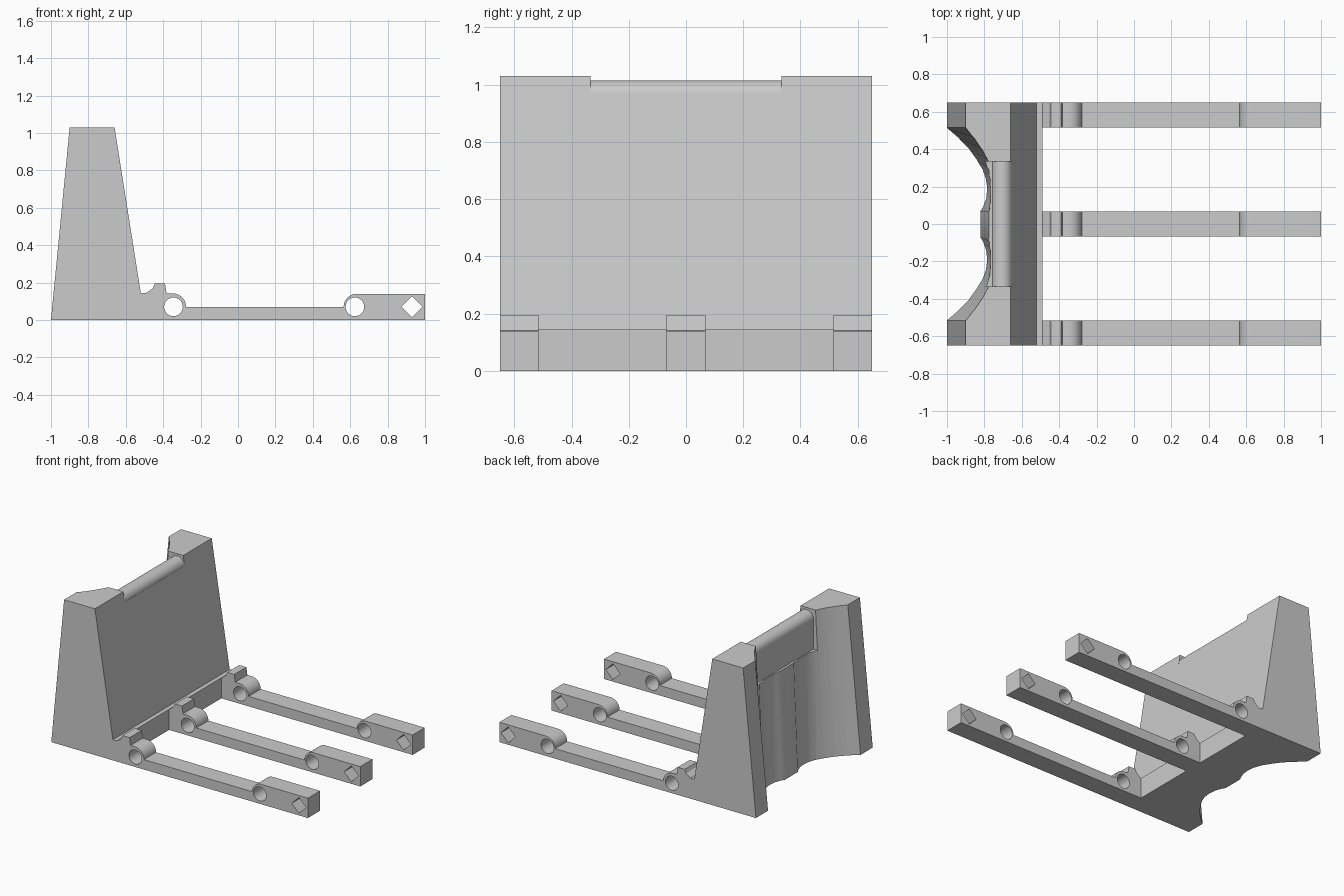
import bpy, bmesh
from math import sin, cos, pi, radians
from mathutils import Vector

cube = bpy.data.objects.get("Cube")
if cube:
    bpy.data.objects.remove(cube)

HEIGHT = 1.03
HALF_WIDTH = 0.65
BAR_HALF = 0.0675


def arc(cx, cz, r, start, end, steps=12):
    """Points on an arc, angles in degrees."""
    angles = [radians(start + (end - start) * i / steps) for i in range(steps + 1)]
    return [(cx + r * cos(a), cz + r * sin(a)) for a in angles]


def mesh_object(name, bm):
    bmesh.ops.recalc_face_normals(bm, faces=bm.faces[:])
    mesh = bpy.data.meshes.new(name)
    bm.to_mesh(mesh)
    bm.free()
    obj = bpy.data.objects.new(name, mesh)
    bpy.context.collection.objects.link(obj)
    return obj


def loft(name, ring_a, ring_b):
    """Closed solid between two matching rings of points."""
    bm = bmesh.new()
    a = [bm.verts.new(p) for p in ring_a]
    b = [bm.verts.new(p) for p in ring_b]
    bm.faces.new(a)
    bm.faces.new(b)
    for i in range(len(a)):
        j = (i + 1) % len(a)
        bm.faces.new((a[i], a[j], b[j], b[i]))
    return mesh_object(name, bm)


def prism(name, profile, half):
    """Side profile (x, z) extruded along y."""
    return loft(name, [(x, -half, z) for x, z in profile],
                [(x, half, z) for x, z in profile])


def smooth(obj, angle=30):
    bpy.ops.object.select_all(action='DESELECT')
    obj.select_set(True)
    bpy.context.view_layer.objects.active = obj
    bpy.ops.object.shade_smooth_by_angle(angle=radians(angle))


def subtract(obj, cutter):
    cutter.hide_render = True
    mod = obj.modifiers.new("cut", 'BOOLEAN')
    mod.operation = 'DIFFERENCE'
    mod.solver = 'EXACT'
    mod.object = cutter
    bpy.context.view_layer.objects.active = obj
    bpy.ops.object.modifier_apply(modifier=mod.name)
    bpy.data.objects.remove(cutter)


# Tapered upright wall with a low ledge at its foot
wall = prism("back_wall", [(-1, 0), (-0.9, HEIGHT), (-0.66, HEIGHT),
                           (-0.52, 0.145), (-0.49, 0.145), (-0.49, 0)], HALF_WIDTH)

# Hollow in the wall: two lobes at the foot blending to a flat panel on top
# Each row: y, x at the foot, x at the top
half_rows = [(0.515, -1.0, -0.9), (0.46, -0.937, -0.855), (0.4, -0.88, -0.813),
             (0.34, -0.838, -0.78), (0.29, -0.808, -0.765), (0.24, -0.791, -0.76),
             (0.19, -0.785, -0.76), (0.14, -0.79, -0.76), (0.1, -0.804, -0.76),
             (0.07, -0.82, -0.76)]
rows = half_rows + [(-y, lo, hi) for y, lo, hi in reversed(half_rows)]


def hollow_ring(z):
    t = z / HEIGHT
    ring = [(lo + (hi - lo) * t, y, z) for y, lo, hi in rows]
    return [(-1.3, 0.515, z)] + ring + [(-1.3, -0.515, z)]


subtract(wall, loft("hollow_cutter", hollow_ring(-0.1), hollow_ring(HEIGHT + 0.1)))

# Rounded lip along the middle of the top edge
lip = arc(-0.705, 0.96, 0.055, 180, 0, 16)
subtract(wall, prism("lip_cutter", [(-1.1, 0.75), (-0.76, 0.75)] + lip
                     + [(-0.55, 0.96), (-0.55, 1.2), (-1.1, 1.2)], 0.333))
smooth(wall, 25)

# Bar outline: stop block, round boss, thin span, raised end
outline = [(-0.49, 0), (-0.49, 0.145), (-0.455, 0.17), (-0.445, 0.195),
           (-0.39, 0.195), (-0.382, 0.142)]
outline += arc(-0.35, 0.07, 0.072, 90, 0)
outline += arc(0.635, 0.07, 0.07, 180, 90)
outline += [(1, 0.14), (1, 0)]
holes = [arc(cx, 0.07, 0.05, 0, 345, 23) for cx in (-0.345, 0.625)]
holes.append(arc(0.93, 0.07, 0.056, 0, 270, 3))


def bar_mesh():
    """Filled flat curve with through holes, extruded to the bar width."""
    curve = bpy.data.curves.new("bar_outline", 'CURVE')
    curve.dimensions = '2D'
    curve.fill_mode = 'BOTH'
    curve.extrude = BAR_HALF
    for points in [outline] + holes:
        spline = curve.splines.new('POLY')
        spline.points.add(len(points) - 1)
        for point, (x, z) in zip(spline.points, points):
            point.co = (x, z, 0, 1)
        spline.use_cyclic_u = True
    temp = bpy.data.objects.new("bar_outline", curve)
    bpy.context.collection.objects.link(temp)
    graph = bpy.context.evaluated_depsgraph_get()
    mesh = bpy.data.meshes.new_from_object(temp.evaluated_get(graph))
    bpy.data.objects.remove(temp)
    bm = bmesh.new()
    bm.from_mesh(mesh)
    bmesh.ops.remove_doubles(bm, verts=bm.verts[:], dist=0.0001)
    # Stand the outline upright
    for v in bm.verts:
        v.co = Vector((v.co.x, -v.co.z, v.co.y))
    bmesh.ops.recalc_face_normals(bm, faces=bm.faces[:])
    bm.to_mesh(mesh)
    bm.free()
    return mesh


# Three parallel bars
offset = HALF_WIDTH - BAR_HALF
for name, y in (("right_bar", -offset), ("middle_bar", 0), ("left_bar", offset)):
    bar = bpy.data.objects.new(name, bar_mesh())
    bpy.context.collection.objects.link(bar)
    bar.location.y = y
    smooth(bar)
